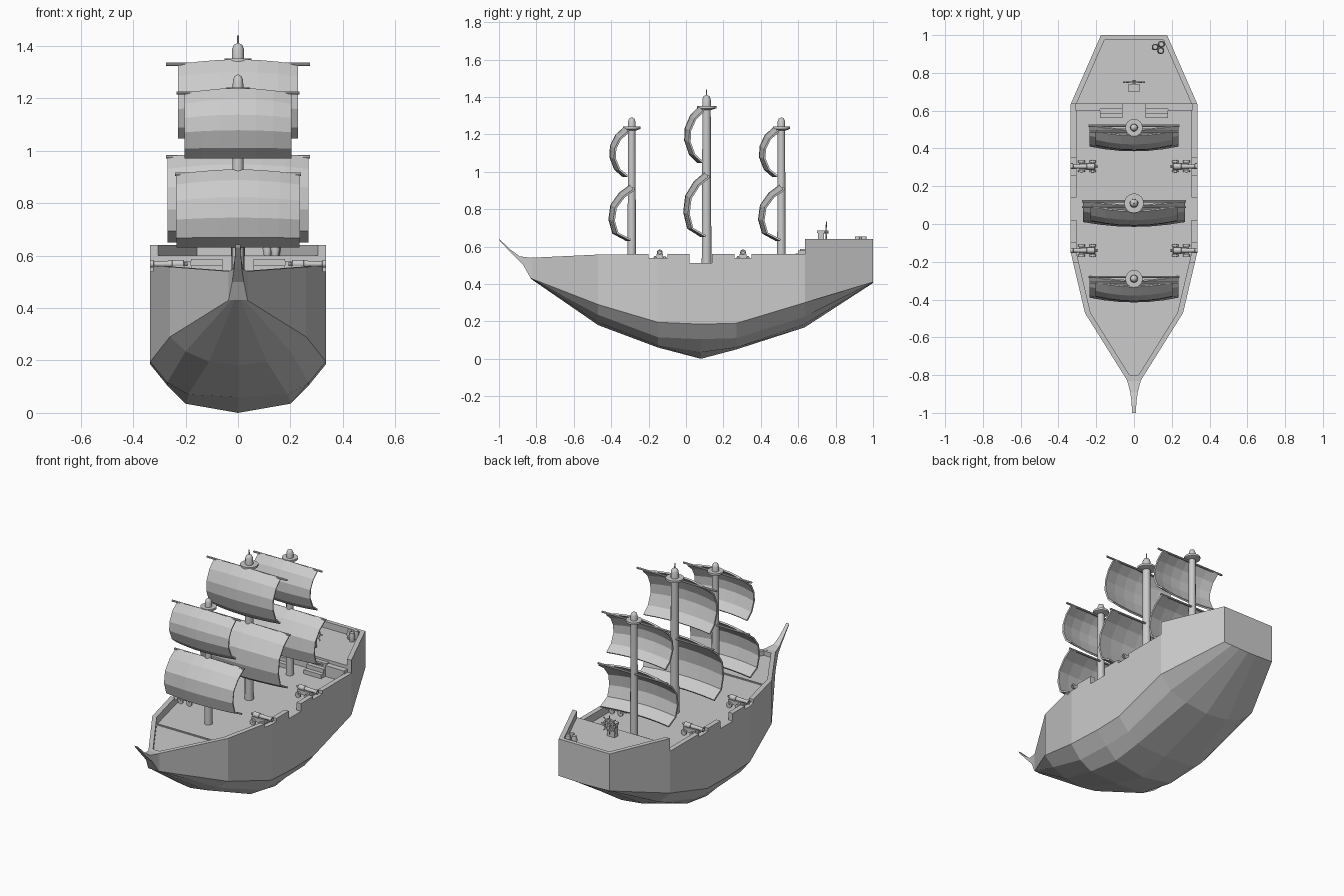
import bpy, bmesh
from math import pi, sin, cos
from mathutils import Vector

if "Cube" in bpy.data.objects:
    bpy.data.objects.remove(bpy.data.objects["Cube"])


def make(name, verts, faces, smooth=False):
    me = bpy.data.meshes.new(name)
    bm = bmesh.new()
    vs = [bm.verts.new(v) for v in verts]
    for f in faces:
        bm.faces.new([vs[i] for i in f])
    bmesh.ops.recalc_face_normals(bm, faces=bm.faces)
    bm.to_mesh(me)
    bm.free()
    ob = bpy.data.objects.new(name, me)
    bpy.context.collection.objects.link(ob)
    if smooth:
        bpy.context.view_layer.objects.active = ob
        bpy.ops.object.select_all(action='DESELECT')
        ob.select_set(True)
        bpy.ops.object.shade_smooth_by_angle(angle=0.7)
    return ob


def loft(name, rings, smooth=False):
    # closed skin through equally sized rings
    n = len(rings[0])
    verts = [p for r in rings for p in r]
    faces = [[k*n+i, k*n+(i+1) % n, (k+1)*n+(i+1) % n, (k+1)*n+i]
             for k in range(len(rings)-1) for i in range(n)]
    faces += [list(range(n)), list(range(len(verts)-n, len(verts)))]
    return make(name, verts, faces, smooth)


def box(name, x0, x1, y0, y1, z0, z1):
    return loft(name, [[(x0, y0, z), (x1, y0, z), (x1, y1, z), (x0, y1, z)] for z in (z0, z1)])


def turned(name, origin, axis, profile, n=12):
    # profile of (distance along axis, radius)
    q = Vector(axis).to_track_quat('Z', 'Y')
    o = Vector(origin)
    return loft(name, [[o + q @ Vector((r*cos(2*pi*i/n), r*sin(2*pi*i/n), d)) for i in range(n)]
                       for d, r in profile], True)


def lerp(table, y):
    for (a, u), (b, v) in zip(table, table[1:]):
        if y <= b:
            return u + (v-u)*(y-a)/(b-a)
    return table[-1][1]


OUTLINE = [(-.83, .035), (-.47, .26), (-.15, .335), (.635, .335), (1, .175)]
DECK, QUARTER = .512, .6

# hull: y, chine z, mid x/z, low x/z, keel z
stations = [(-.83, .43, .025, .43, .012, .43, .428),
            (-.47, .29, .20, .235, .11, .195, .18),
            (-.15, .195, .27, .115, .19, .07, .06),
            (.08, .185, .27, .105, .2, .035, 0),
            (.27, .19, .27, .11, .2, .06, .05),
            (.635, .30, .26, .225, .15, .185, .168),
            (1, .41, .12, .408, .06, .406, .405)]
rings = []
for y, cz, mx, mz, lx, lz, kz in stations:
    w = lerp(OUTLINE, y)
    half = [(w, DECK), (w, cz), (mx, mz), (lx, lz)]
    ring = half + [(0, kz)] + [(-x, z) for x, z in reversed(half)]
    rings.append([(x, y, z) for x, z in ring])
loft("hull", rings)

# prow
loft("prow", [[(-w, y, t), (w, y, t), (b, y2, z), (-b, y2, z)] for y, w, t, y2, b, z in
              [(-.80, .05, .54, -.80, .05, .42), (-.83, .036, .54, -.83, .036, .43),
               (-.89, .02, .548, -.87, .022, .50), (-.94, .013, .585, -.925, .014, .555),
               (-1, .01, .642, -.995, .01, .63)]])

# quarterdeck
loft("quarterdeck", [[(-.33, .635, z), (.33, .635, z), (.172, .997, z), (-.172, .997, z)]
                     for z in (.42, QUARTER)])

# bulwarks with gun ports and gangway gaps: y0, y1, top at y0, top at y1
walls = [(-.83, -.47, .54, .557), (-.47, -.2, .557, .56), (-.2, -.15, .54, .54),
         (-.15, -.1, .54, .54), (-.1, .02, .56, .56), (.14, .26, .56, .56),
         (.26, .35, .54, .54), (.35, .635, .56, .56), (.635, 1, .64, .64)]
for s in (-1, 1):
    for y0, y1, t0, t1 in walls:
        loft("bulwark", [[(s*w, y, DECK-.01), (s*w, y, t), (s*(w-.03), y, t), (s*(w-.03), y, DECK-.01)]
                         for y, t, w in ((y0, t0, lerp(OUTLINE, y0)), (y1, t1, lerp(OUTLINE, y1)))])
box("transom_rail", -.172, .172, .975, 1, .5, .64)
box("foredeck_step", -.235, .235, -.475, -.465, DECK-.01, DECK+.006)

# stairs
for s in (-1, 1):
    for i in range(3):
        a, b = sorted((s*.06, s*.18))
        box("stair", a, b, .56+i*.025, .64, DECK-.01, DECK+.025*(i+1))
    a, b = sorted((s*.18, s*.31))
    box("stair_side", a, b, .60, .64, DECK-.01, .58)


# sails: profile points are (y offset from mast, height fraction)
def sail(name, y0, zt, zb, w, prof, n=6):
    m = len(prof)
    verts = []
    for dy, f in prof:
        for i in range(n+1):
            u = 2*i/n - 1
            verts.append((u*w, y0+dy+.025*u*u, zb+(zt-zb)*f-.02*u*u*f))
    faces = [[j*(n+1)+i, j*(n+1)+i+1, (j+1)*(n+1)+i+1, (j+1)*(n+1)+i]
             for j in range(m-1) for i in range(n)]
    ob = make(name, verts, faces)
    mod = ob.modifiers.new("thick", 'SOLIDIFY')
    mod.thickness = .01
    mod.offset = 0


UP = [(-.04, 1), (-.085, .84), (-.112, .62), (-.115, .4), (-.09, .15), (-.045, 0)]
LOW = [(-.01, 1), (-.065, .86), (-.11, .64), (-.12, .38), (-.1, .13), (-.03, 0)]


# masts: y, radius, platform z, upper sail (top, bottom, half width, yard), lower sail
def mast(y, r, pz, top, up, low):
    turned("mast", (0, y, 0), (0, 0, 1), [(DECK-.02, r), (pz, r*.85)])
    turned("lookout", (0, y, pz), (0, 0, 1), [(-.014, r*1.1), (-.006, r*2.0), (.006, r*2.0), (.006, r)], 16)
    turned("mast_cap", (0, y, pz), (0, 0, 1),
           [(0, r*.9), (top-.02, r*.85), (top-.006, r*.6), (top, r*.15)])
    for (zt, zb, w, yard), prof, name in ((up, UP, "upper"), (low, LOW, "lower")):
        sail(name+"_sail", y, zt, zb, w, prof)
        turned(name+"_yard", (-yard, y+prof[0][0]+.02, zt-.015), (1, 0, 0), [(0, .006), (2*yard, .006)], 8)


for y in (-.29, .51):
    mast(y, .023, 1.235, .055, (1.235, .975, .203, .235), (.925, .635, .235, .24))
mast(.11, .026, 1.345, .065, (1.345, 1.05, .228, .275), (.992, .655, .268, .275))
turned("mast_spike", (0, .11, 1.40), (0, 0, 1), [(0, .004), (.04, .003)], 6)

# cannons
for y in (-.14, .305):
    for s in (-1, 1):
        turned("cannon_barrel", (s*.19, y, .568), (s, 0, 0),
               [(0, .005), (.008, .008), (.014, .005), (.018, .016), (.06, .016), (.062, .013),
                (.13, .010), (.132, .014), (.145, .014), (.145, .007), (.11, .007)])
        a, b = sorted((s*.205, s*.29))
        box("cannon_carriage", a, b, y-.018, y+.018, .533, .56)
        for x in (.218, .278):
            turned("cannon_axle", (s*x, y-.035, .537), (0, 1, 0), [(0, .006), (.07, .006)], 8)
            for dy in (-.031, .021):
                turned("cannon_wheel", (s*x, y+dy, .532), (0, 1, 0), [(0, .018), (.01, .018)])

# steering wheel on its stand
box("wheel_stand", -.026, .026, .705, .738, QUARTER-.01, .675)
box("wheel_stand_top", -.03, .03, .70, .742, .672, .685)
turned("wheel_hub", (0, .735, .678), (0, 1, 0), [(0, .009), (.028, .009)], 8)
turned("wheel_rim", (0, .751, .678), (0, 1, 0),
       [(-.004, .032), (-.004, .04), (.004, .04), (.004, .032), (-.0035, .032)], 16)
for i in range(8):
    a = i*pi/4
    turned("wheel_spoke", (0, .751, .678), (cos(a), 0, sin(a)), [(0, .003), (.045, .003), (.057, .004)], 6)

# barrels in the stern corner
for x, y in ((.112, .937), (.145, .952), (.142, .917)):
    turned("barrel", (x, y, QUARTER-.002), (0, 0, 1), [(0, .013), (.028, .018), (.055, .013)], 10)
